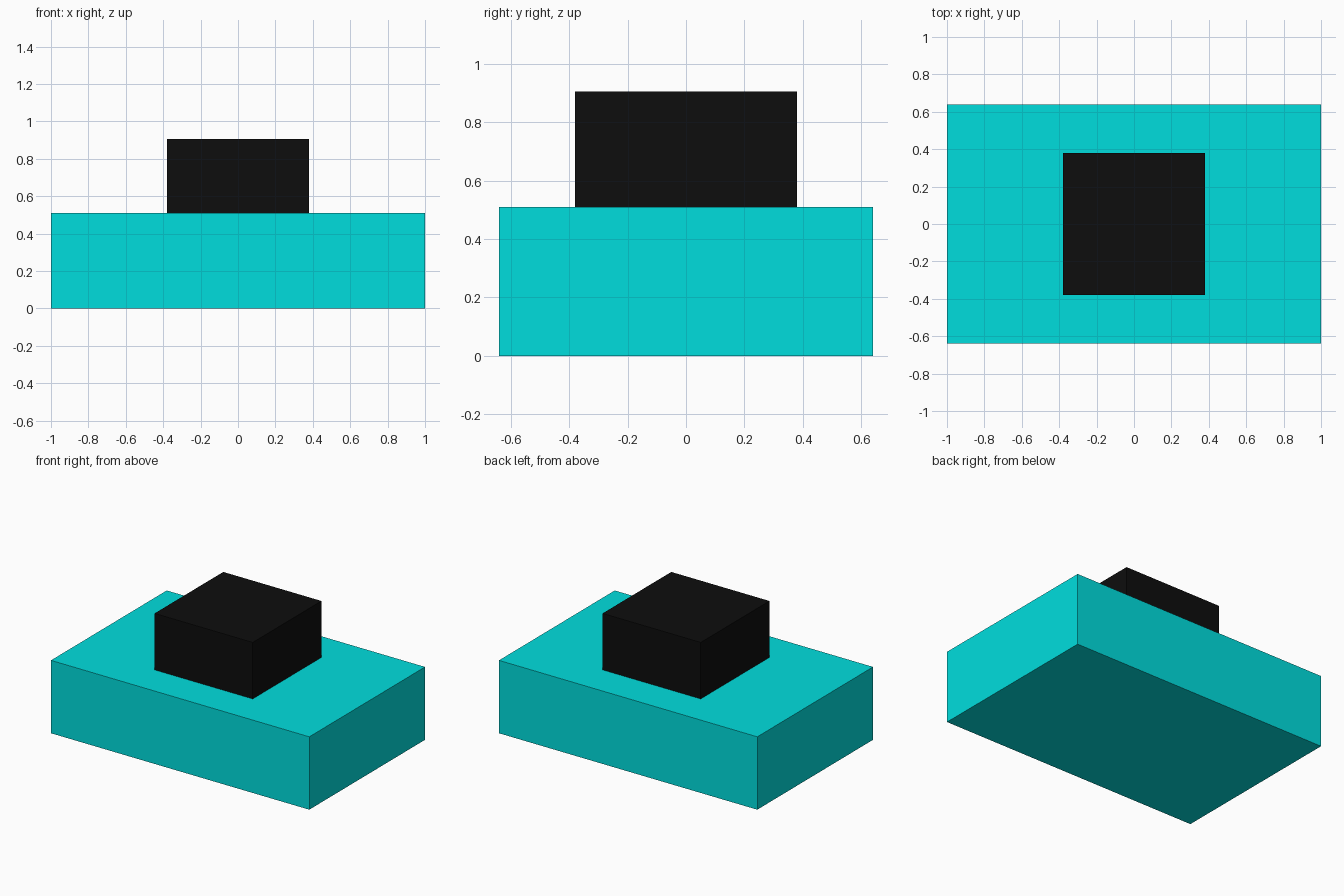
import bpy

if "Cube" in bpy.data.objects:
    bpy.data.objects.remove(bpy.data.objects["Cube"])


def material(name, color):
    mat = bpy.data.materials.new(name)
    mat.diffuse_color = (*color, 1.0)
    mat.use_nodes = True
    mat.node_tree.nodes["Principled BSDF"].inputs["Base Color"].default_value = mat.diffuse_color
    return mat


def block(name, size, bottom, mat):
    """Box centred on x = y = 0, resting at the given height."""
    bpy.ops.mesh.primitive_cube_add(size=1, location=(0, 0, bottom + size[2] / 2))
    obj = bpy.context.object
    obj.name = name
    obj.scale = size
    bpy.ops.object.transform_apply(location=False, rotation=False, scale=True)
    obj.data.materials.append(mat)
    return obj


BASE_HEIGHT = 0.51

# Wide cyan base
block("base", (2.0, 1.28, BASE_HEIGHT), 0.0, material("cyan", (0.0, 0.73, 0.73)))

# Square black block on top
block("top_block", (0.76, 0.76, 0.395), BASE_HEIGHT, material("black", (0.004, 0.004, 0.004)))
